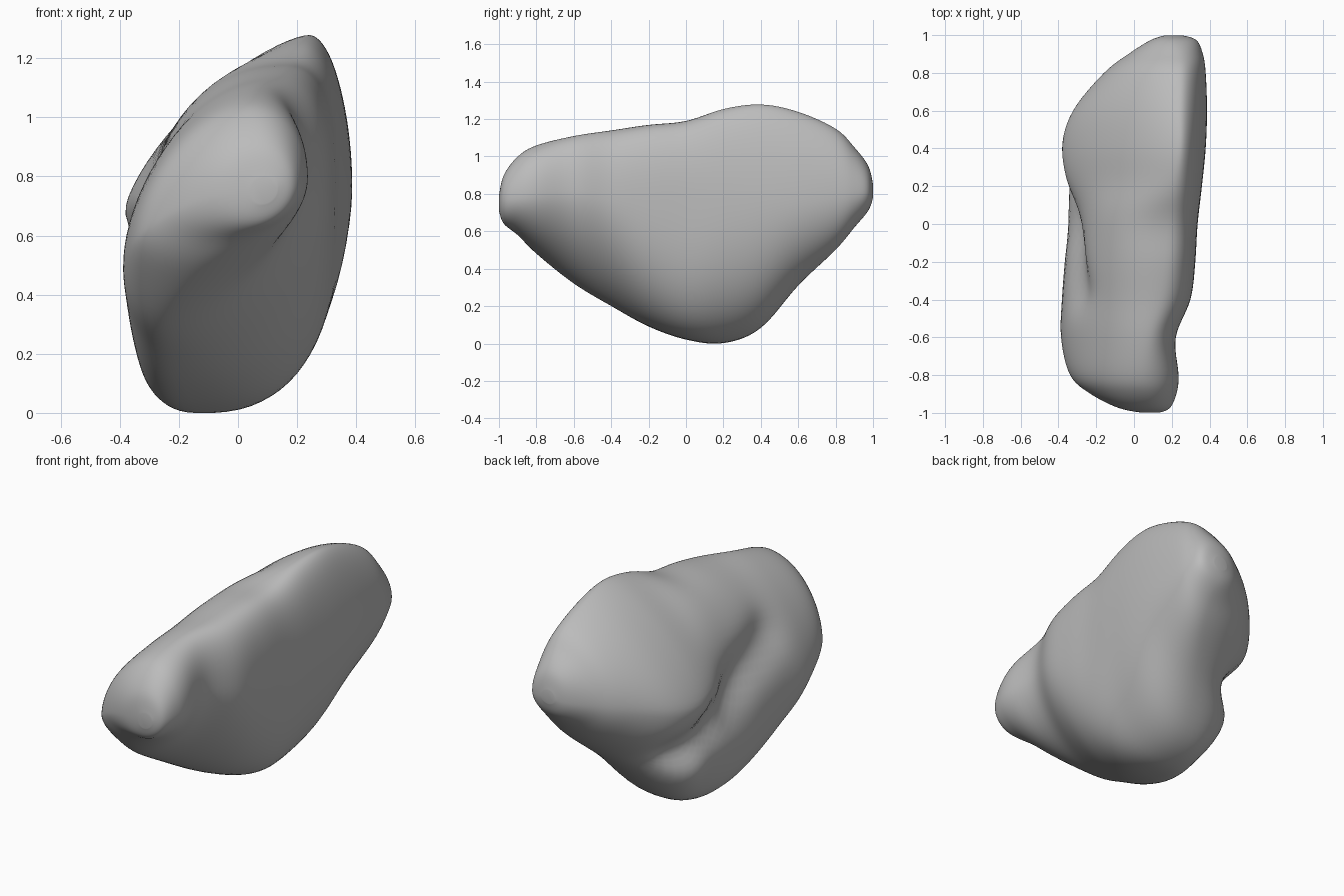
import bpy
import bmesh
from math import cos, sin, pi, exp
from mathutils import Vector

default_cube = bpy.data.objects.get("Cube")
if default_cube:
    bpy.data.objects.remove(default_cube, do_unlink=True)

RING_POINTS = 80
STEPS_PER_SPAN = 6

# Cross-sections along the boulder:
# y, left x, right x, bottom z, top z, x of top, x of bottom, z of left, z of right
SECTIONS = [
    (-1, .05, .13, .71, .79, .09, .08, .75, .76),
    (-.975, -.08, .19, .64, .9, .08, .05, .74, .77),
    (-.9, -.23, .225, .58, 1, .06, -.04, .68, .78),
    (-.8, -.34, .237, .48, 1.06, .05, -.15, .6, .79),
    (-.6, -.387, .22, .32, 1.11, .07, -.24, .52, .8),
    (-.4, -.382, .3, .2, 1.14, .12, -.21, .46, .78),
    (-.2, -.367, .325, .09, 1.17, .15, -.17, .42, .76),
    (0, -.35, .337, .02, 1.19, .17, -.13, .42, .75),
    (.2, -.365, .36, 0, 1.255, .21, -.11, .67, .75),
    (.4, -.39, .38, .08, 1.28, .24, -.06, .67, .75),
    (.6, -.325, .387, .31, 1.24, .24, .05, .7, .76),
    (.8, -.16, .38, .5, 1.15, .24, .17, .75, .79),
    (.9, -.03, .365, .62, 1.05, .23, .2, .78, .8),
    (.975, .09, .33, .71, .95, .21, .2, .8, .81),
    (1, .17, .25, .78, .85, .21, .21, .81, .81),
]

# Fullness of each section's quarters:
# upper right, upper left, lower left, lower right
FULLNESS = [
    (2, 2, 2, 2),
    (2, 2, 2, 2),
    (2.1, 1.8, 2, 1.9),
    (2.2, 1.7, 2, 1.8),
    (2.3, 1.7, 2.1, 1.7),
    (2.5, 1.9, 2.4, 1.9),
    (2.6, 2.1, 2.8, 2.4),
    (2.6, 2.2, 3.2, 2.7),
    (2.3, 1.5, 2.8, 2.3),
    (2, 1.4, 2.5, 2.1),
    (2, 1.45, 2.1, 2),
    (2, 1.65, 2, 2),
    (2, 1.8, 2, 2),
    (2, 2, 2, 2),
    (2, 2, 2, 2),
]

# Path of the diagonal furrow on the left-hand flank, as y and z
FURROW = [Vector(p) for p in ((-.35, .8), (-.1, .69), (.12, .55), (.5, .42))]
FURROW_DEPTH = .09
FURROW_WIDTH = .11


def blend(a, b, c, d, t):
    """Smooth curve through b and c, guided by a and d."""
    return b + t / 2 * (c - a + t * (2 * a - 5 * b + 4 * c - d
                                     + t * (3 * (b - c) + d - a)))


def furrow_push(y, z):
    """Inward push, deeper to the rear, that fades away from the furrow."""
    point = Vector((y, z))
    distances = []
    for start, end in zip(FURROW, FURROW[1:]):
        span = end - start
        t = max(0, min(1, (point - start).dot(span) / span.length_squared))
        distances.append((point - start - span * t).length)
    depth = FURROW_DEPTH * max(0, min(1.5, 1 + y))
    return depth * exp(-(min(distances) / FURROW_WIDTH) ** 2)


def ring(section):
    """Closed outline made of four rounded quarters between the extremes."""
    y, left, right, low, high, top_x, low_x, left_z, right_z = section[:9]
    points = []
    for i in range(RING_POINTS):
        angle = 2 * pi * (i + .5) / RING_POINTS
        c, s = cos(angle), sin(angle)
        corner_x = top_x if s > 0 else low_x
        corner_z = right_z if c > 0 else left_z
        reach_x = (right if c > 0 else left) - corner_x
        reach_z = (high if s > 0 else low) - corner_z
        power = section[9 + i * 4 // RING_POINTS]
        x = corner_x + reach_x * abs(c) ** (2 / power)
        z = corner_z + reach_z * abs(s) ** (2 / power)
        if c < 0:
            x += furrow_push(y, z) * min(1, -2 * c)
        points.append((x, y, z))
    return points


# Boulder body, lofted through the sections
bm = bmesh.new()
rows = [a + b for a, b in zip(SECTIONS, FULLNESS)]
padded = [rows[0]] + rows + [rows[-1]]
rings = []
for k in range(len(rows) - 1):
    for step in range(STEPS_PER_SPAN):
        t = step / STEPS_PER_SPAN
        section = [blend(*values, t) for values in zip(*padded[k:k + 4])]
        rings.append([bm.verts.new(p) for p in ring(section)])
rings.append([bm.verts.new(p) for p in ring(rows[-1])])

for near, far in zip(rings, rings[1:]):
    for i in range(RING_POINTS):
        j = (i + 1) % RING_POINTS
        bm.faces.new((near[i], near[j], far[j], far[i]))
bm.faces.new(rings[0])
bm.faces.new(rings[-1])
bmesh.ops.recalc_face_normals(bm, faces=bm.faces)

mesh = bpy.data.meshes.new("boulder")
bm.to_mesh(mesh)
bm.free()
boulder = bpy.data.objects.new("boulder", mesh)
bpy.context.collection.objects.link(boulder)

# Soften the surface
soften = boulder.modifiers.new("soften", "SMOOTH")
soften.factor = .5
soften.iterations = 5

# Plain grey stone
stone = bpy.data.materials.new("stone grey")
stone.use_nodes = True
grey = (.5, .5, .5, 1)
stone.diffuse_color = grey
stone.node_tree.nodes["Principled BSDF"].inputs["Base Color"].default_value = grey
mesh.materials.append(stone)

bpy.context.view_layer.objects.active = boulder
boulder.select_set(True)
bpy.ops.object.shade_smooth()
